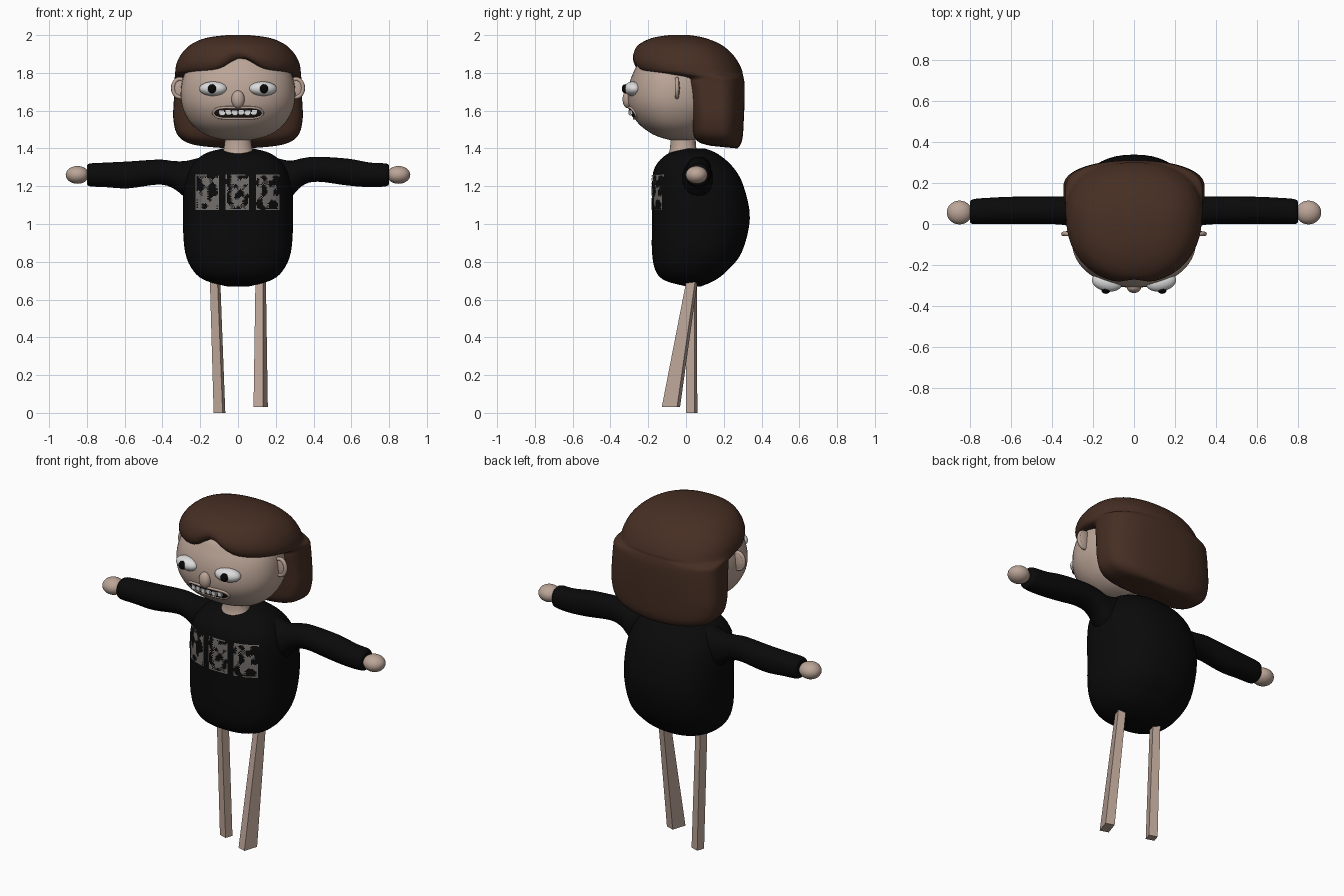
import bpy, bmesh, math
from mathutils import Vector, Matrix, noise

if "Cube" in bpy.data.objects:
    bpy.data.objects.remove(bpy.data.objects["Cube"], do_unlink=True)


def material(name, r, g, b, rough=0.7):
    m = bpy.data.materials.new(name)
    m.use_nodes = True
    m.diffuse_color = (r, g, b, 1)
    node = m.node_tree.nodes["Principled BSDF"]
    node.inputs["Base Color"].default_value = (r, g, b, 1)
    node.inputs["Roughness"].default_value = rough
    return m


SKIN = material("skin", 0.50, 0.375, 0.31)
HAIR = material("brown hair", 0.062, 0.028, 0.017)
SHIRT = material("black cloth", 0.003, 0.003, 0.003)
PRINT = material("grey print", 0.17, 0.155, 0.145)
WHITE = material("eye white", 0.72, 0.72, 0.72)
DARK = material("pupil black", 0.002, 0.002, 0.002)
MOUTH = material("mouth dark", 0.012, 0.008, 0.007)


def finish(name, bm, mat, smooth=True):
    bmesh.ops.recalc_face_normals(bm, faces=bm.faces)
    mesh = bpy.data.meshes.new(name)
    bm.to_mesh(mesh)
    bm.free()
    mesh.materials.append(mat)
    ob = bpy.data.objects.new(name, mesh)
    bpy.context.collection.objects.link(ob)
    if smooth:
        bpy.ops.object.select_all(action='DESELECT')
        ob.select_set(True)
        bpy.context.view_layer.objects.active = ob
        bpy.ops.object.shade_smooth_by_angle(angle=math.radians(60))
    return ob


def resample(rings, steps=4):
    """Smooth spline through rings of (height, half width, front, back, squareness, extra)."""
    out = []
    for i in range(len(rings) - 1):
        p = [rings[max(0, min(len(rings) - 1, i + k))] for k in (-1, 0, 1, 2)]
        for s in range(steps):
            t = s / steps
            out.append([b + 0.5 * t * (c - a + t * (2*a - 5*b + 4*c - d + t * (3*(b - c) + d - a)))
                        for a, b, c, d in zip(*p)])
    return out + [list(rings[-1])]


def power(v, n):
    return math.copysign(abs(v) ** (2 / n), v)


def loft(name, rings, mat, mid=0.45, warp=lambda x, y, z, e: (x, y, z), segs=48):
    bm = bmesh.new()
    loops = []
    for z, rx, yf, yb, n, e in rings:
        yc = yf + (yb - yf) * mid
        loop = []
        for k in range(segs):
            a = math.tau * k / segs
            c, s = math.cos(a), math.sin(a)
            q = n if s < 0 else 2.3
            y = yc + power(s, q) * (yc - yf if s < 0 else yb - yc)
            loop.append(bm.verts.new(warp(rx * power(c, q), y, z, e)))
        loops.append(loop)
    for lo, hi in zip(loops, loops[1:]):
        for k in range(segs):
            j = (k + 1) % segs
            bm.faces.new((lo[k], lo[j], hi[j], hi[k]))
    bm.faces.new(loops[0])
    bm.faces.new(loops[-1])
    return finish(name, bm, mat)


def front_y(rings, x, z, mid=0.45):
    """Depth of a lofted part's front surface."""
    for a, b in zip(rings, rings[1:]):
        if a[0] <= z <= b[0]:
            t = (z - a[0]) / (b[0] - a[0])
            _, rx, yf, yb, n, _ = [p + (q - p) * t for p, q in zip(a, b)]
            yc = yf + (yb - yf) * mid
            return yc - (yc - yf) * max(0, 1 - abs(x / rx) ** n) ** (1 / n)


def patch(name, rings, cx, cz, w, h, nx, nz, mat, keep=lambda u, v, i, j: True, shape=lambda u: 1):
    """Thin painted area that hugs the front of a lofted part."""
    bm = bmesh.new()
    grid = {}
    for i in range(nx + 1):
        for j in range(nz + 1):
            u, v = 2 * i / nx - 1, 2 * j / nz - 1
            x, z = cx + u * w, cz + v * h * shape(u)
            grid[i, j] = bm.verts.new((x, front_y(rings, x, z) - 0.005, z))
    for i in range(nx):
        for j in range(nz):
            if keep(2 * (i + 0.5) / nx - 1, 2 * (j + 0.5) / nz - 1, i, j):
                bm.faces.new((grid[i, j], grid[i+1, j], grid[i+1, j+1], grid[i, j+1]))
    bmesh.ops.delete(bm, geom=[v for v in bm.verts if not v.link_faces], context='VERTS')
    ob = finish(name, bm, mat, False)
    if ob.data.polygons[0].normal.y > 0:
        ob.data.flip_normals()
    return ob


def ball(name, loc, radii, mat, turn=0):
    bm = bmesh.new()
    m = Matrix.Translation(loc) @ Matrix.Rotation(turn, 4, 'Z') @ Matrix.Diagonal((*radii, 1))
    bmesh.ops.create_uvsphere(bm, u_segments=28, v_segments=18, radius=1, matrix=m)
    return finish(name, bm, mat)


def tube(name, points, radius, mat):
    curve = bpy.data.curves.new(name, 'CURVE')
    curve.dimensions = '3D'
    curve.bevel_depth = radius
    curve.bevel_resolution = 2
    sp = curve.splines.new('POLY')
    sp.points.add(len(points) - 1)
    for p, co in zip(sp.points, points):
        p.co = (*co, 1)
    sp.use_cyclic_u = True
    curve.materials.append(mat)
    ob = bpy.data.objects.new(name, curve)
    bpy.context.collection.objects.link(ob)
    bpy.ops.object.select_all(action='DESELECT')
    ob.select_set(True)
    bpy.context.view_layer.objects.active = ob
    bpy.ops.object.convert(target='MESH')


# Torso
torso = resample([
    (0.67, 0.06, 0.0, 0.08, 2.2, 0), (0.70, 0.17, -0.11, 0.15, 2.3, 0),
    (0.75, 0.235, -0.16, 0.215, 2.4, 0), (0.85, 0.28, -0.18, 0.295, 2.4, 0),
    (1.03, 0.292, -0.18, 0.338, 2.4, 0), (1.20, 0.285, -0.18, 0.305, 2.4, 0),
    (1.30, 0.25, -0.165, 0.25, 2.4, 0), (1.37, 0.18, -0.10, 0.17, 2.3, 0),
    (1.40, 0.08, -0.01, 0.10, 2.2, 0)])
loft("torso", torso, SHIRT)


# Worn shirt print: solid edges, speckled middle
def worn(seed):
    def keep(u, v, i, j):
        n = noise.noise(Vector((u * 1.9 + seed, v * 2.6, seed)))
        if max(abs(u), abs(v)) > 0.9:
            return n > -0.35
        return n > 0.08 or (n > -0.12 and (i + j) % 2 == 0)
    return keep


for k, name in enumerate(("right", "middle", "left")):
    patch("shirt_print_" + name, torso, -0.163 + 0.16 * k, 1.168, 0.062, 0.095,
          20, 30, PRINT, worn(3.7 * k + 1.3))

# Arms and hands
for side, name, rise in ((-1, "right", 0), (1, "left", 0.015)):
    sleeve = resample([
        (0.17, 0.13, -0.04, 0.15, 2, 1.23), (0.27, 0.10, -0.02, 0.14, 2, 1.235),
        (0.34, 0.073, -0.005, 0.135, 2, 1.26 + rise), (0.42, 0.066, 0, 0.133, 2, 1.275 + rise),
        (0.58, 0.071, 0, 0.133, 2, 1.26 + rise), (0.70, 0.065, 0, 0.128, 2, 1.26),
        (0.785, 0.06, 0, 0.12, 2, 1.26), (0.80, 0.045, 0.015, 0.10, 2, 1.26)])
    loft(name + "_sleeve", sleeve, SHIRT, 0.5,
         lambda x, y, z, e: (side * z, y, e + x), 28)
    ball(name + "_hand", (side * 0.85, 0.056, 1.26), (0.062, 0.058, 0.047), SKIN)

# Legs: tapered, twisted square posts
for name, low, high, wide, deep in (
        ("right_leg", Vector((-0.098, 0.03, 0)), Vector((-0.122, 0.03, 0.72)), 0.05, 0.046),
        ("left_leg", Vector((0.12, -0.08, 0.03)), Vector((0.12, 0.035, 0.72)), 0.052, 0.085)):
    bm = bmesh.new()
    bmesh.ops.create_cube(bm, size=1)
    spin = Matrix.Rotation(math.radians(-18), 3, 'Z')
    for v in bm.verts:
        top = v.co.z > 0
        size = (0.042, 0.048) if top else (wide, deep)
        v.co = (high if top else low) + spin @ Vector((v.co.x * size[0], v.co.y * size[1], 0))
    finish(name, bm, SKIN, False)

# Neck and head
loft("neck", resample([(1.36, 0.10, -0.10, 0.08, 2, 0), (1.40, 0.075, -0.085, 0.055, 2, 0),
                       (1.50, 0.065, -0.08, 0.05, 2, 0)]), SKIN)
head = resample([
    (1.44, 0.04, -0.06, 0.02, 2.1, 0), (1.455, 0.12, -0.125, 0.07, 2.1, 0),
    (1.48, 0.185, -0.185, 0.11, 2.1, 0), (1.53, 0.247, -0.25, 0.15, 2.1, 0),
    (1.60, 0.288, -0.295, 0.19, 2.1, 0), (1.67, 0.303, -0.308, 0.2, 2.1, 0),
    (1.75, 0.297, -0.298, 0.2, 2.1, 0), (1.82, 0.272, -0.27, 0.19, 2.1, 0),
    (1.88, 0.22, -0.23, 0.16, 2.1, 0), (1.93, 0.1, -0.12, 0.08, 2.1, 0)])
loft("head", head, SKIN)


# Hair: bob at the back, parted fringe in front
def part_fringe(x, y, z, lift):
    ahead = max(0, min(1, -y / 0.15))
    wave = math.exp(-((x - 0.02) / 0.09) ** 2)
    notch = math.exp(-(x / 0.05) ** 2)
    z += lift * ahead * 0.07 * wave
    if z < 1.5:
        z += 0.1 * (0.27 - y) * (1.5 - z) / 0.1
    return x, y + 0.03 * ahead * notch * min(1, lift * 2), z


loft("hair", resample([
    (1.40, 0.10, 0.13, 0.27, 4, 0), (1.415, 0.24, 0.07, 0.285, 4, 0),
    (1.46, 0.315, 0.04, 0.30, 4, 0), (1.55, 0.342, 0.028, 0.306, 4, 0),
    (1.65, 0.34, 0.015, 0.31, 4, 0), (1.74, 0.335, 0.0, 0.31, 4, 0),
    (1.775, 0.335, -0.03, 0.305, 3.2, 0.3), (1.795, 0.333, -0.2, 0.30, 2.3, 1),
    (1.81, 0.332, -0.265, 0.298, 2.2, 1), (1.85, 0.325, -0.288, 0.28, 2.2, 0.55),
    (1.90, 0.30, -0.282, 0.245, 2.2, 0.2), (1.95, 0.25, -0.25, 0.185, 2.2, 0),
    (1.985, 0.17, -0.18, 0.10, 2.2, 0), (2.0, 0.06, -0.09, 0.02, 2.2, 0)]),
    HAIR, 0.55, part_fringe, 64)

# Ears and eyes
for side, name in ((-1, "right"), (1, "left")):
    ball(name + "_ear", (side * 0.308, -0.045, 1.72), (0.04, 0.012, 0.054), SKIN)
    tube(name + "_ear_rim", [(side * 0.308 + 0.036 * math.cos(a), -0.048, 1.72 + 0.048 * math.sin(a))
                             for a in (math.tau * k / 24 for k in range(24))], 0.011, SKIN)
    ball(name + "_eye", (side * 0.132, -0.283, 1.716), (0.074, 0.045, 0.038), WHITE, side * 0.2)
    ball(name + "_pupil", (side * 0.137, -0.322, 1.716), (0.022, 0.018, 0.024), DARK)

# Nose
ball("nose", (0, -0.308, 1.66), (0.035, 0.028, 0.047), SKIN)

# Mouth, lip and teeth


def mouth_height(u):
    return max(0.02, 1 - abs(u) ** 5) ** 0.5


patch("mouth", head, 0, 1.588, 0.128, 0.026, 32, 6, MOUTH, shape=mouth_height)
outline = [(u, v) for v, d in ((1, 1), (-1, -1)) for u in (d * (k / 12 - 1) for k in range(25))]
rim = [(0.13 * u, 1.588 + 0.029 * v * mouth_height(u)) for u, v in outline]
tube("lip", [(x, front_y(head, x, z) - 0.002, z) for x, z in rim], 0.007, SKIN)
for k in range(6):
    x = -0.085 + 0.034 * k
    bm = bmesh.new()
    m = Matrix.Translation((x, front_y(head, x, 1.59) - 0.006, 1.59 + 0.003 * (k % 2)))
    bmesh.ops.create_cube(bm, size=1, matrix=m @ Matrix.Diagonal((0.031, 0.016, 0.032, 1)))
    bmesh.ops.bevel(bm, geom=bm.edges[:], offset=0.005, segments=2, affect='EDGES')
    finish("tooth_%d" % (k + 1), bm, WHITE)
